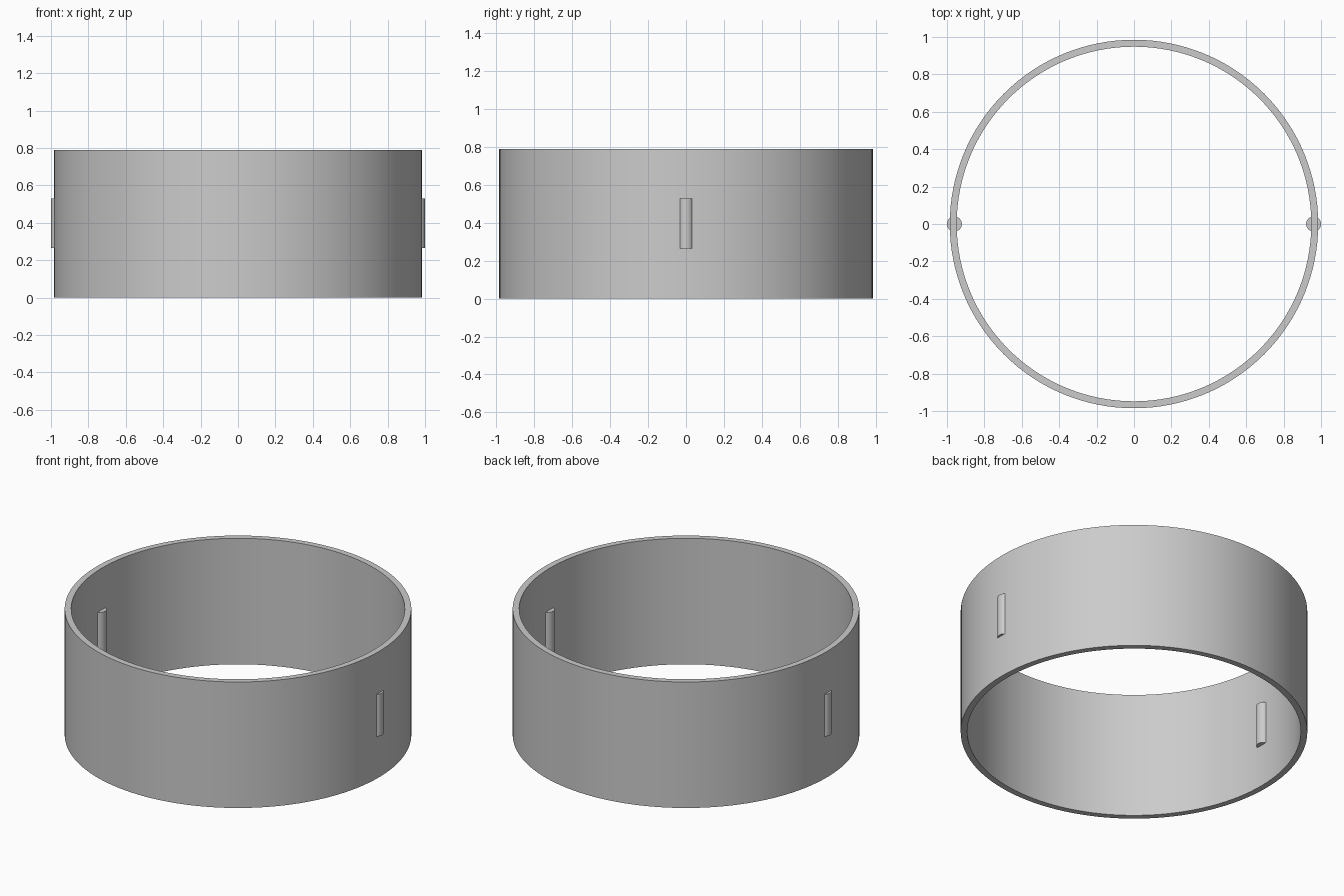
import bpy, bmesh
from math import radians

cube = bpy.data.objects.get("Cube")
if cube:
    bpy.data.objects.remove(cube, do_unlink=True)

HEIGHT = 0.79
OUTER, INNER = 0.985, 0.948
PIN_RADIUS, PIN_HEIGHT, PIN_X = 0.04, 0.264, 0.96

grey = bpy.data.materials.new("plain grey")
grey.use_nodes = True
colour = (0.6, 0.6, 0.6, 1)
grey.diffuse_color = colour
grey.node_tree.nodes["Principled BSDF"].inputs["Base Color"].default_value = colour


def finish(obj, name):
    obj.name = obj.data.name = name
    obj.data.materials.append(grey)
    bpy.ops.object.select_all(action="DESELECT")
    obj.select_set(True)
    bpy.context.view_layer.objects.active = obj
    bpy.ops.object.shade_smooth_by_angle(angle=radians(30))


# Open band: rectangular wall section spun around the vertical axis
bm = bmesh.new()
section = [(INNER, 0), (OUTER, 0), (OUTER, HEIGHT), (INNER, HEIGHT)]
verts = [bm.verts.new((x, 0, z)) for x, z in section]
edges = [bm.edges.new((verts[i], verts[(i + 1) % 4])) for i in range(4)]
bmesh.ops.spin(bm, geom=verts + edges, cent=(0, 0, 0), axis=(0, 0, 1),
               angle=radians(360), steps=128, use_merge=True)
bmesh.ops.remove_doubles(bm, verts=bm.verts, dist=0.0001)
bmesh.ops.recalc_face_normals(bm, faces=bm.faces)
mesh = bpy.data.meshes.new("ring_wall")
bm.to_mesh(mesh)
bm.free()
ring = bpy.data.objects.new("ring_wall", mesh)
bpy.context.collection.objects.link(ring)
finish(ring, "ring_wall")

# Upright pins set through the wall on both sides
for side, name in ((1, "left_pin"), (-1, "right_pin")):
    bpy.ops.mesh.primitive_cylinder_add(vertices=48, radius=PIN_RADIUS, depth=PIN_HEIGHT,
                                        location=(side * PIN_X, 0, HEIGHT / 2 + 0.002))
    finish(bpy.context.object, name)
